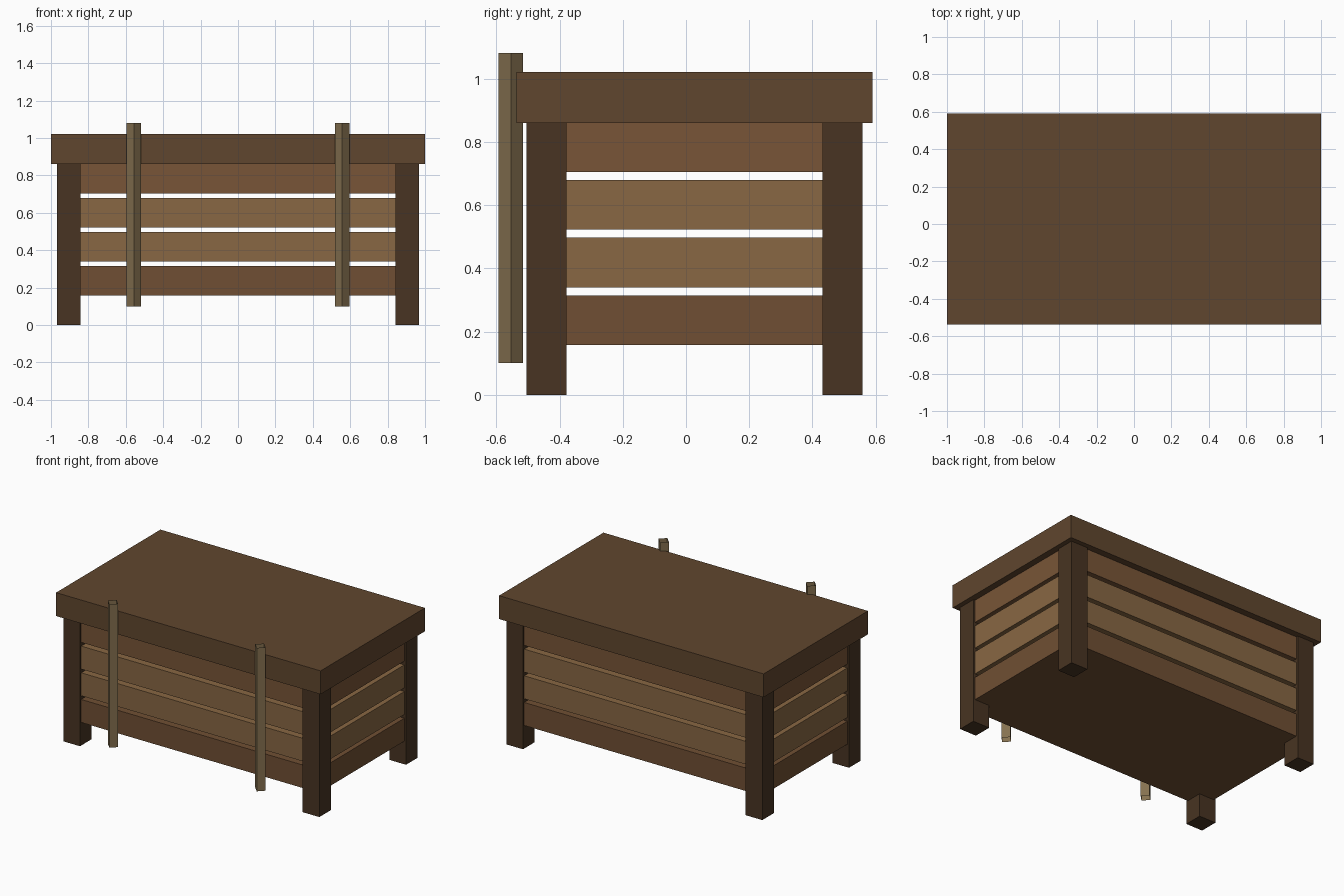
import bpy
import bmesh
from math import radians
from mathutils import Matrix, Vector

default = bpy.data.objects.get("Cube")
if default:
    bpy.data.objects.remove(default, do_unlink=True)


def wood(name, hex_colour):
    """Matte material from an sRGB hex colour."""
    srgb = [int(hex_colour[i:i + 2], 16) / 255 for i in (0, 2, 4)]
    colour = [c / 12.92 if c <= 0.04045 else ((c + 0.055) / 1.055) ** 2.4 for c in srgb]
    colour.append(1.0)
    mat = bpy.data.materials.new(name)
    mat.use_nodes = True
    mat.diffuse_color = colour
    shader = next(n for n in mat.node_tree.nodes if n.type == 'BSDF_PRINCIPLED')
    shader.inputs["Base Color"].default_value = colour
    shader.inputs["Roughness"].default_value = 0.8
    return mat


def finish(name, bm, mat):
    bmesh.ops.recalc_face_normals(bm, faces=bm.faces)
    mesh = bpy.data.meshes.new(name)
    bm.to_mesh(mesh)
    bm.free()
    mesh.materials.append(mat)
    obj = bpy.data.objects.new(name, mesh)
    bpy.context.collection.objects.link(obj)
    return obj


def box(name, centre, size, mat):
    bm = bmesh.new()
    bmesh.ops.create_cube(bm, size=1, matrix=Matrix.Diagonal((*size, 1)))
    obj = finish(name, bm, mat)
    obj.location = Vector(centre)
    return obj


def open_pole(name, centre, radius, height, mat):
    """Four-sided tube with open ends, one edge facing forward."""
    bm = bmesh.new()
    bmesh.ops.create_cone(bm, cap_ends=False, segments=4, radius1=radius,
                          radius2=radius, depth=height)
    # Put the corners on the x and y axes
    corner = bm.verts[:][0].co
    if min(abs(corner.x), abs(corner.y)) > radius * 0.1:
        bmesh.ops.rotate(bm, verts=bm.verts, matrix=Matrix.Rotation(radians(45), 3, 'Z'))
    obj = finish(name, bm, mat)
    obj.location = Vector(centre)
    return obj


lid_wood = wood("lid_wood", "60462E")
leg_wood = wood("leg_wood", "483422")
red_wood = wood("reddish_wood", "785537")
pale_wood = wood("pale_wood", "886743")
low_wood = wood("lower_wood", "704F33")
pole_wood = wood("pole_wood", "857150")

BODY_Y = 0.027  # the body sits back to leave room for the poles

# Lid
box("lid", (0, BODY_Y, 0.94), (2, 1.127, 0.16), lid_wood)

# Corner legs, running up inside the lid
for side, sx in (("left", 1), ("right", -1)):
    for end, sy in (("front", -1), ("back", 1)):
        box(f"{end}_{side}_leg", (sx * 0.905, BODY_Y + sy * 0.468, 0.505),
            (0.126, 0.126, 1.01), leg_wood)

# Stacked body layers with see-through gaps
for i, mat in enumerate((low_wood, pale_wood, pale_wood, red_wood)):
    box(f"body_layer_{i + 1}", (0, BODY_Y, 0.236 + i * 0.1823),
        (1.91, 1.035, 0.157), mat)

# Upright poles on the front
for side, sx in (("left", 1), ("right", -1)):
    open_pole(f"{side}_pole", (sx * 0.557, -0.554, 0.59), 0.039, 0.98, pole_wood)
